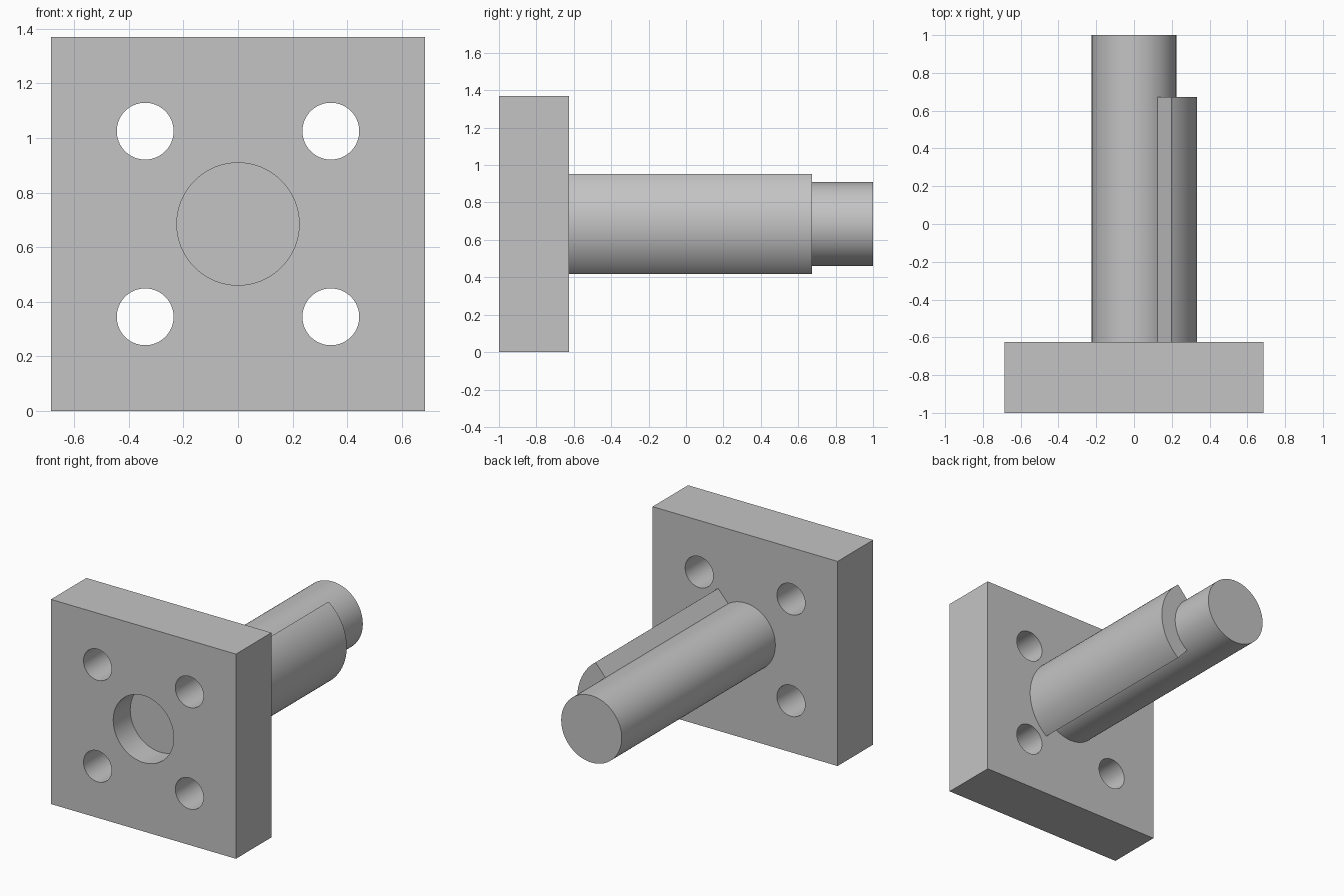
import bpy, bmesh, math
from mathutils import Vector

cube = bpy.data.objects.get("Cube")
if cube:
    bpy.data.objects.remove(cube, do_unlink=True)

HALF = 0.685            # half width of the plate, also the axis height
PLATE_BACK = -0.625
SHAFT_R = 0.224

grey = bpy.data.materials.new("plain grey")
grey.use_nodes = True
grey.diffuse_color = (0.55, 0.55, 0.55, 1)
grey.node_tree.nodes["Principled BSDF"].inputs["Base Color"].default_value = grey.diffuse_color


def extrude_profile(name, points, y0, y1):
    """Extrude an x-z outline, given relative to the axis, from y0 to y1."""
    bm = bmesh.new()
    face = bm.faces.new([bm.verts.new((x, y0, z + HALF)) for x, z in points])
    new = bmesh.ops.extrude_face_region(bm, geom=[face])["geom"]
    verts = [v for v in new if isinstance(v, bmesh.types.BMVert)]
    bmesh.ops.translate(bm, verts=verts, vec=Vector((0, y1 - y0, 0)))
    bmesh.ops.recalc_face_normals(bm, faces=bm.faces)
    mesh = bpy.data.meshes.new(name)
    bm.to_mesh(mesh)
    bm.free()
    mesh.materials.append(grey)
    obj = bpy.data.objects.new(name, mesh)
    bpy.context.collection.objects.link(obj)
    return obj


def arc(radius, start, end, steps):
    return [(radius * math.cos(start + (end - start) * i / steps),
             radius * math.sin(start + (end - start) * i / steps)) for i in range(steps + 1)]


def circle(radius, cx=0, cz=0, steps=96):
    return [(cx + x, cz + z) for x, z in arc(radius, 0, math.tau, steps)[:-1]]


def activate(obj):
    bpy.ops.object.select_all(action="DESELECT")
    obj.select_set(True)
    bpy.context.view_layer.objects.active = obj


# Square flange plate
plate = extrude_profile("flange_plate", [(-HALF, -HALF), (HALF, -HALF), (HALF, HALF), (-HALF, HALF)],
                        -1, PLATE_BACK)

# Four through holes and a blind recess in the front
cutters = [extrude_profile("hole_cutter", circle(0.104, sx * 0.34, sz * 0.34), -1.1, -0.5)
           for sx in (-1, 1) for sz in (-1, 1)]
cutters.append(extrude_profile("recess_cutter", circle(SHAFT_R), -1.1, -0.82))
activate(plate)
for cutter in cutters:
    mod = plate.modifiers.new("cut", "BOOLEAN")
    mod.operation = "DIFFERENCE"
    mod.solver = "EXACT"
    mod.object = cutter
    bpy.ops.object.modifier_apply(modifier=mod.name)
    bpy.data.objects.remove(cutter, do_unlink=True)

# Round shaft
shaft = extrude_profile("shaft", circle(SHAFT_R), PLATE_BACK - 0.01, 1)

# Curved rib hugging the left side of the shaft
outer = math.atan2(0.268, 0.2)
inner = math.atan2(0.185, 0.124)
rib_outline = arc(0.334, -outer, outer, 40) + arc(SHAFT_R - 0.002, inner, -inner, 40)
rib = extrude_profile("side_rib", rib_outline, PLATE_BACK - 0.01, 0.673)

for part in (plate, shaft, rib):
    activate(part)
    bpy.ops.object.shade_smooth_by_angle(angle=math.radians(30))
